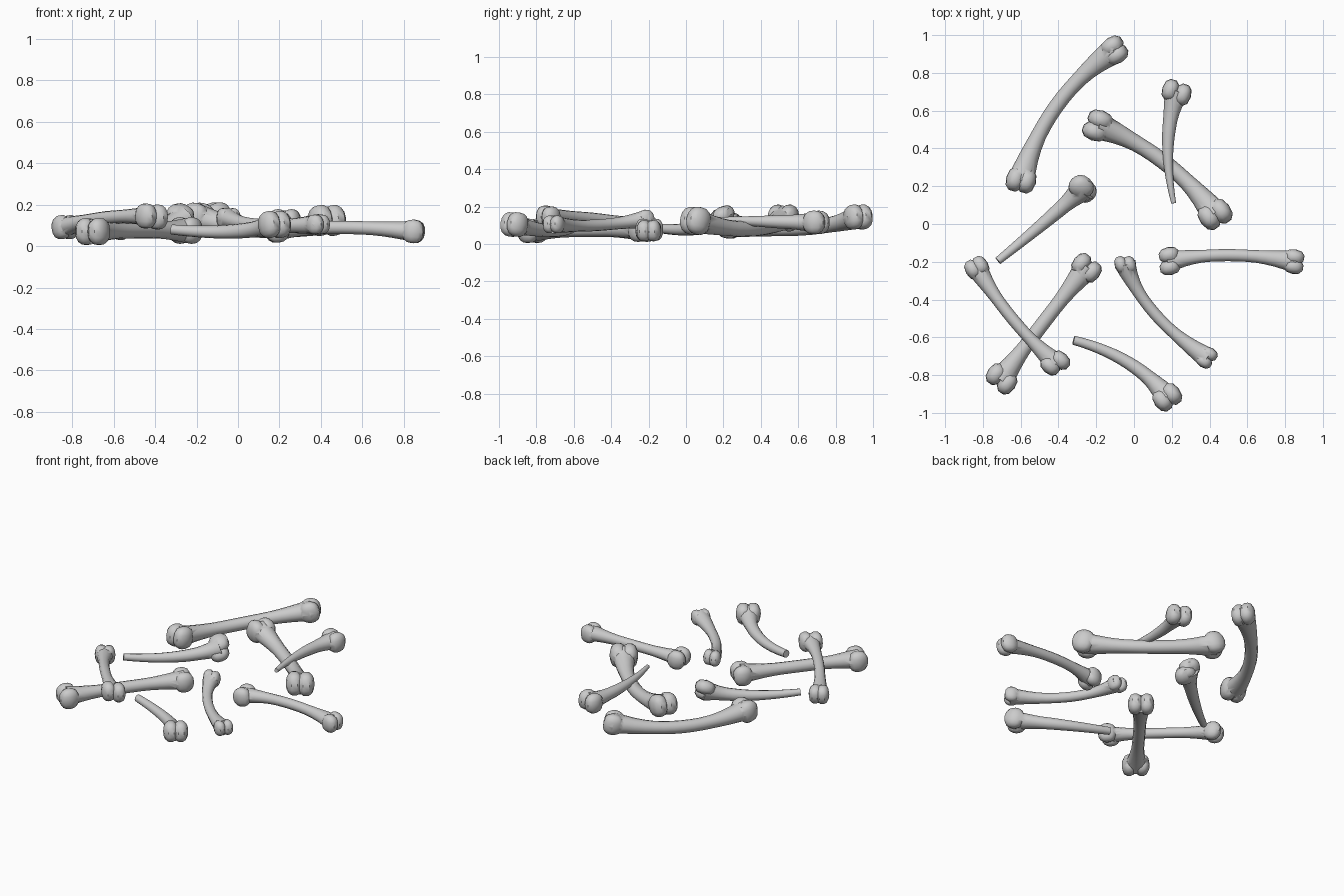
import bpy, bmesh, math
from mathutils import Vector, Matrix

if "Cube" in bpy.data.objects:
    bpy.data.objects.remove(bpy.data.objects["Cube"])

SIDES, RINGS = 12, 14


def new_object(name, bm):
    bmesh.ops.recalc_face_normals(bm, faces=bm.faces)
    me = bpy.data.meshes.new(name)
    bm.to_mesh(me)
    bm.free()
    ob = bpy.data.objects.new(name, me)
    bpy.context.collection.objects.link(ob)
    return ob


def frame(d):
    # along, across (horizontal), up
    d = d.normalized()
    s = Vector((0, 0, 1)).cross(d).normalized()
    return d, s, d.cross(s)


def shaft(name, a, m, b, r, tip):
    # tapering tube through a, m, b; flared at each knuckle end
    c = m * 2 - (a + b) / 2
    bm = bmesh.new()
    rings = []
    for i in range(RINGS + 1):
        t = i / RINGS
        p = a * (1 - t) ** 2 + c * 2 * t * (1 - t) + b * t * t
        d, s, u = frame((c - a) * (1 - t) + (b - c) * t)
        fa = max(0, 1 - t / 0.34) ** 1.7
        fb = max(0, 1 - (1 - t) / 0.34) ** 1.7
        rr = r
        if tip:
            fb = 0
            rr = r + (tip - r) * max(0, (t - 0.35) / 0.65)
        f = max(fa, fb)
        rs, ru = rr * (1 + 0.85 * f), rr * (1 + 0.6 * f)
        rings.append([bm.verts.new(p + s * rs * math.cos(k * math.tau / SIDES)
                                   + u * ru * math.sin(k * math.tau / SIDES))
                      for k in range(SIDES)])
    for q, w in zip(rings, rings[1:]):
        for k in range(SIDES):
            j = (k + 1) % SIDES
            bm.faces.new((q[k], q[j], w[j], w[k]))
    bm.faces.new(rings[0])
    bm.faces.new(rings[-1])
    return new_object(name, bm), c


def knuckle(p, d, size, roll):
    # slightly boxy lobe, long along the bone; d points into the shaft
    d, s, u = frame(d)
    rot = Matrix((d, s, u)).transposed().to_4x4()
    bm = bmesh.new()
    bmesh.ops.create_uvsphere(bm, u_segments=10, v_segments=8, radius=1.0)
    for v in bm.verts:
        v.co = Vector([math.copysign(abs(x) ** 0.85, x) for x in v.co])
    bm.transform(Matrix.Translation(p + d * size * 0.12) @ rot
                 @ Matrix.Rotation(roll, 4, 'X')
                 @ Matrix.Diagonal((size * 1.15, size * 0.86, size * 1.22, 1)))
    return new_object("knuckle", bm)


def union(ob, other):
    mod = ob.modifiers.new("union", 'BOOLEAN')
    mod.operation, mod.solver, mod.object = 'UNION', 'EXACT', other
    bpy.context.view_layer.objects.active = ob
    bpy.ops.object.modifier_apply(modifier=mod.name)
    bpy.data.objects.remove(other, do_unlink=True)


def bone(name, end_a, mid, end_b, r, size_a, size_b=0, tip=0, roll=0):
    # an end is (lobe1, lobe2) centres, or a single point for a broken tip
    la = [Vector(v) for v in end_a]
    lb = [Vector(v) for v in end_b]
    m = Vector(mid)
    a = sum(la, Vector()) / len(la)
    b = sum(lb, Vector()) / len(lb)
    ob, c = shaft(name, a, m, b, r, tip)
    for lobes, d, size in ((la, c - a, size_a), (lb, c - b, size_b)):
        if len(lobes) == 2:
            for p in lobes:
                union(ob, knuckle(p, d, size, roll))
    bpy.ops.object.select_all(action='DESELECT')
    ob.select_set(True)
    bpy.context.view_layer.objects.active = ob
    bpy.ops.object.shade_smooth_by_angle(angle=math.radians(40))


# whole bones
bone("long_curved_bone", ((-.11, .947, .145), (-.085, .90, .145)), (-.41, .625, .085),
     ((-.63, .23, .10), (-.57, .22, .10)), .040, .055, .058)
bone("thick_bone", ((-.185, .555, .14), (-.215, .492, .14)), (.15, .335, .08),
     ((.465, .062, .125), (.402, .028, .125)), .042, .058, .061)
bone("right_bone", ((.18, -.165, .075), (.185, -.23, .075)), (.50, -.165, .09),
     ((.855, -.175, .07), (.85, -.225, .07)), .032, .049, .047)
bone("middle_bone", ((-.07, -.21, .135), (-.025, -.21, .135)), (.11, -.475, .10),
     ((.375, -.73, .105), (.405, -.69, .105)), .031, .04, .039)
bone("lower_crossed_bone", ((-.275, -.205, .075), (-.22, -.25, .075)), (-.485, -.53, .075),
     ((-.735, -.80, .07), (-.675, -.85, .07)), .038, .053, .054)
bone("upper_crossed_bone", ((-.855, -.237, .09), (-.815, -.217, .09)), (-.645, -.50, .135),
     ((-.44, -.755, .145), (-.385, -.725, .14)), .032, .048, .05)

# broken bones, tapering to a tip
bone("broken_bone_top", ((.195, .715, .115), (.26, .69, .115)), (.18, .42, .12),
     ((.21, .11, .13),), .036, .052, tip=.013)
bone("broken_bone_front", ((.155, -.94, .105), (.205, -.905, .105)), (-.03, -.735, .07),
     ((-.32, -.615, .08),), .037, .054, tip=.024)
bone("broken_bone_left", ((-.275, .20, .155), (-.26, .18, .105)), (-.46, .02, .08),
     ((-.72, -.195, .09),), .039, .054, tip=.021, roll=1.2)
